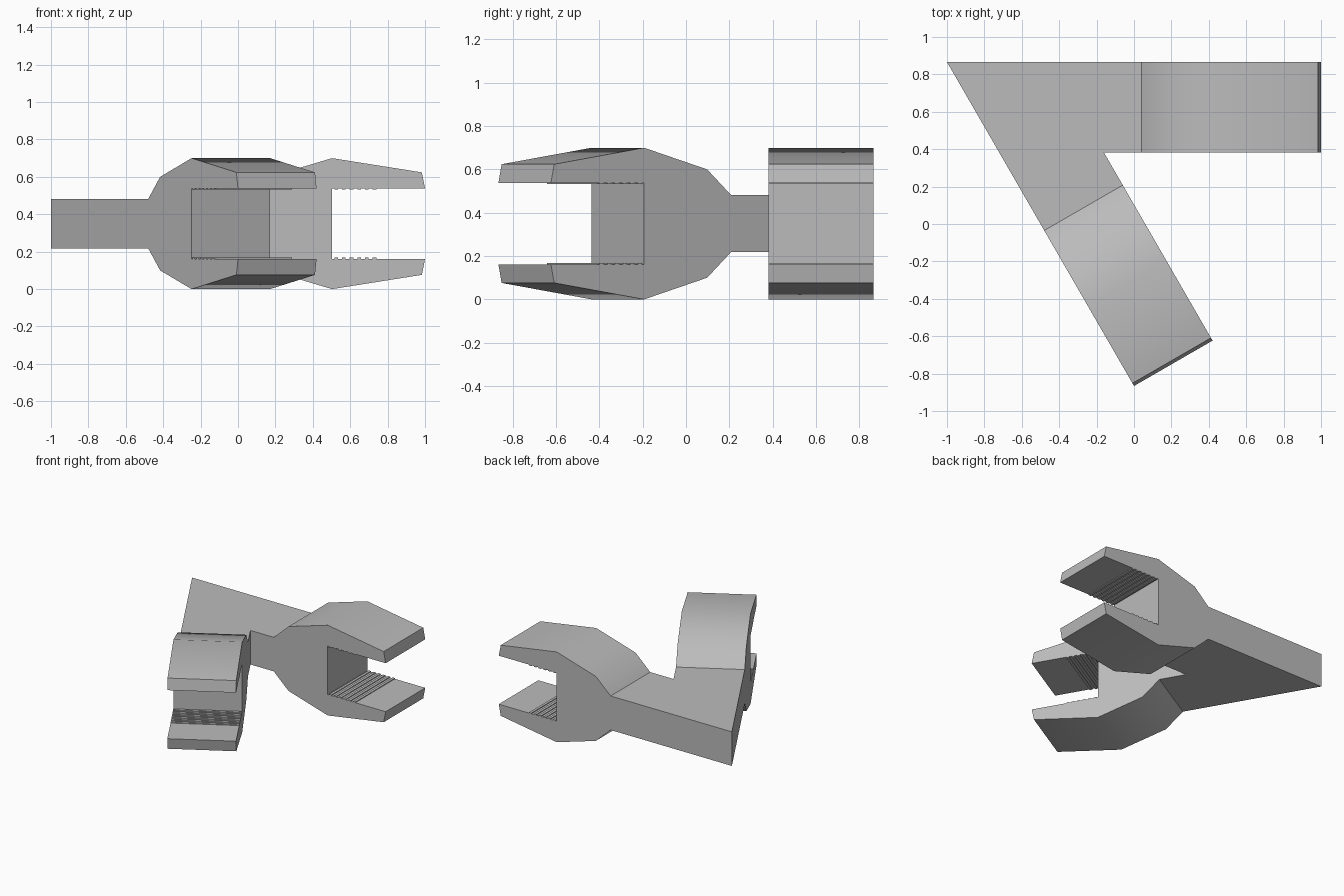
import bpy, bmesh, math
from mathutils import Vector

if "Cube" in bpy.data.objects:
    bpy.data.objects.remove(bpy.data.objects["Cube"], do_unlink=True)

APEX = Vector((-1.0, 0.866, 0.35))   # shared handle corner, at mid height
WIDTH = 0.485                        # thickness of each arm across
NECK = 1.04                          # where handle meets head
MOUTH = 1.503                        # back wall of the jaw opening
GAP = 0.188                          # half height of the jaw opening
HANDLE = 0.132                       # half height of the handle
S = math.sqrt(3) / 2

steel = bpy.data.materials.new("plain grey")
steel.use_nodes = True
steel.diffuse_color = (0.5, 0.5, 0.5, 1)
steel.node_tree.nodes["Principled BSDF"].inputs["Base Color"].default_value = (0.5, 0.5, 0.5, 1)

# Each arm: direction along it and direction across it
ARMS = [(Vector((1, 0, 0)), Vector((0, -1, 0))),
        (Vector((0.5, -S, 0)), Vector((S, 0.5, 0)))]


def point(arm, along, across, height):
    return APEX + arm[0] * along + arm[1] * across + Vector((0, 0, height))


def prism(bm, lower, upper, skip=()):
    """Closed prism between two matching outlines; skip omits side faces."""
    a = [bm.verts.new(p) for p in lower]
    b = [bm.verts.new(p) for p in upper]
    bm.faces.new(a)
    bm.faces.new(b[::-1])
    n = len(a)
    for i in range(n):
        if i not in skip:
            j = (i + 1) % n
            bm.faces.new((a[i], a[j], b[j], b[i]))


def finish(bm, name):
    bmesh.ops.remove_doubles(bm, verts=bm.verts, dist=0.0005)
    bmesh.ops.recalc_face_normals(bm, faces=bm.faces)
    mesh = bpy.data.meshes.new(name)
    bm.to_mesh(mesh)
    bm.free()
    mesh.materials.append(steel)
    obj = bpy.data.objects.new(name, mesh)
    bpy.context.collection.objects.link(obj)
    return obj


# Angled handle: two bars meeting in a pointed corner
body = bmesh.new()
A, B = ARMS
plan = [(A, 0, 0), (A, NECK, 0), (A, NECK, WIDTH),
        (A, WIDTH * math.sqrt(3), WIDTH), (B, NECK, WIDTH), (B, NECK, 0)]
prism(body, [point(*p, -HANDLE) for p in plan],
      [point(*p, HANDLE) for p in plan], skip=(1, 4))

# Open jaw heads: upper half profile mirrored to the lower half
half = [(NECK, HANDLE), (1.167, 0.25), (1.503, 0.35),
        (1.983, 0.274), (2.0, GAP), (MOUTH, GAP)]
profile = half + [(t, -h) for t, h in reversed(half)]
for arm in ARMS:
    prism(body, [point(arm, t, 0, h) for t, h in profile],
          [point(arm, t, WIDTH, h) for t, h in profile],
          skip=(len(profile) - 1,))
wrench = finish(body, "wrench_body")

bpy.ops.object.select_all(action='DESELECT')
wrench.select_set(True)
bpy.context.view_layer.objects.active = wrench
bpy.ops.object.shade_smooth_by_angle(angle=math.radians(30))

# Thin grip ridges on the inner faces of the jaws
ridges = bmesh.new()
for arm in ARMS:
    for side in (-1, 1):
        for i in range(6):
            t = 1.515 + i * 0.041
            bar = [(t, GAP), (t + 0.02, GAP),
                   (t + 0.02, GAP - 0.006), (t, GAP - 0.006)]
            prism(ridges, [point(arm, u, 0, side * h) for u, h in bar],
                  [point(arm, u, WIDTH, side * h) for u, h in bar])
finish(ridges, "grip_ridges")
